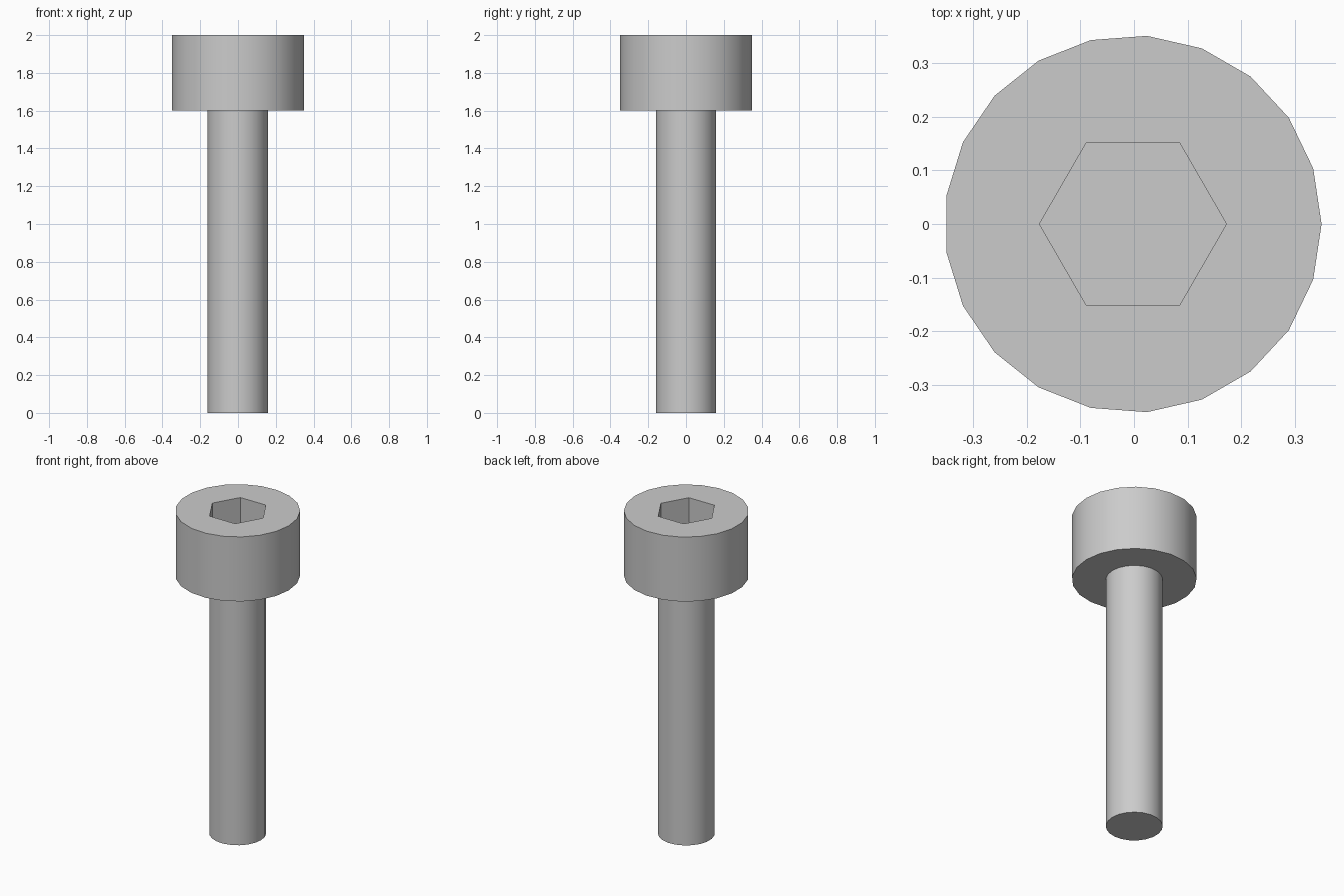
import bpy
import math

cube = bpy.data.objects.get("Cube")
if cube:
    bpy.data.objects.remove(cube, do_unlink=True)

SIDES = 21
CENTRE_X = -0.002
HEAD_BASE, TOP = 1.6, 2.0
SOCKET_DEPTH = 0.2

steel = bpy.data.materials.new("steel grey")
steel.use_nodes = True
colour = (0.6, 0.6, 0.6, 1)
steel.diffuse_color = colour
steel.node_tree.nodes["Principled BSDF"].inputs["Base Color"].default_value = colour


def prism(name, sides, radius, bottom, top):
    """Upright prism with its first corner on +x."""
    bpy.ops.mesh.primitive_cylinder_add(
        vertices=sides, radius=radius, depth=top - bottom,
        location=(CENTRE_X, 0, (top + bottom) / 2),
        rotation=(0, 0, -math.pi / 2))
    obj = bpy.context.object
    obj.name = name
    obj.data.materials.append(steel)
    bpy.ops.object.transform_apply(location=False, rotation=True, scale=True)
    return obj


# Shank, seated a little way into the head
shank = prism("shank", SIDES, 0.16, 0, HEAD_BASE + 0.05)

# Head with a hexagonal drive socket
head = prism("head", SIDES, 0.351, HEAD_BASE, TOP)
cutter = prism("socket_cutter", 6, 0.174, TOP - SOCKET_DEPTH, TOP + 0.1)
cut = head.modifiers.new("socket", "BOOLEAN")
cut.operation = "DIFFERENCE"
cut.solver = "EXACT"
cut.object = cutter
bpy.context.view_layer.objects.active = head
bpy.ops.object.modifier_apply(modifier=cut.name)
bpy.data.objects.remove(cutter, do_unlink=True)

# Smooth round walls, crisp rims and socket corners
bpy.ops.object.select_all(action="DESELECT")
for part in (shank, head):
    part.select_set(True)
bpy.context.view_layer.objects.active = head
bpy.ops.object.shade_smooth_by_angle(angle=math.radians(30))
